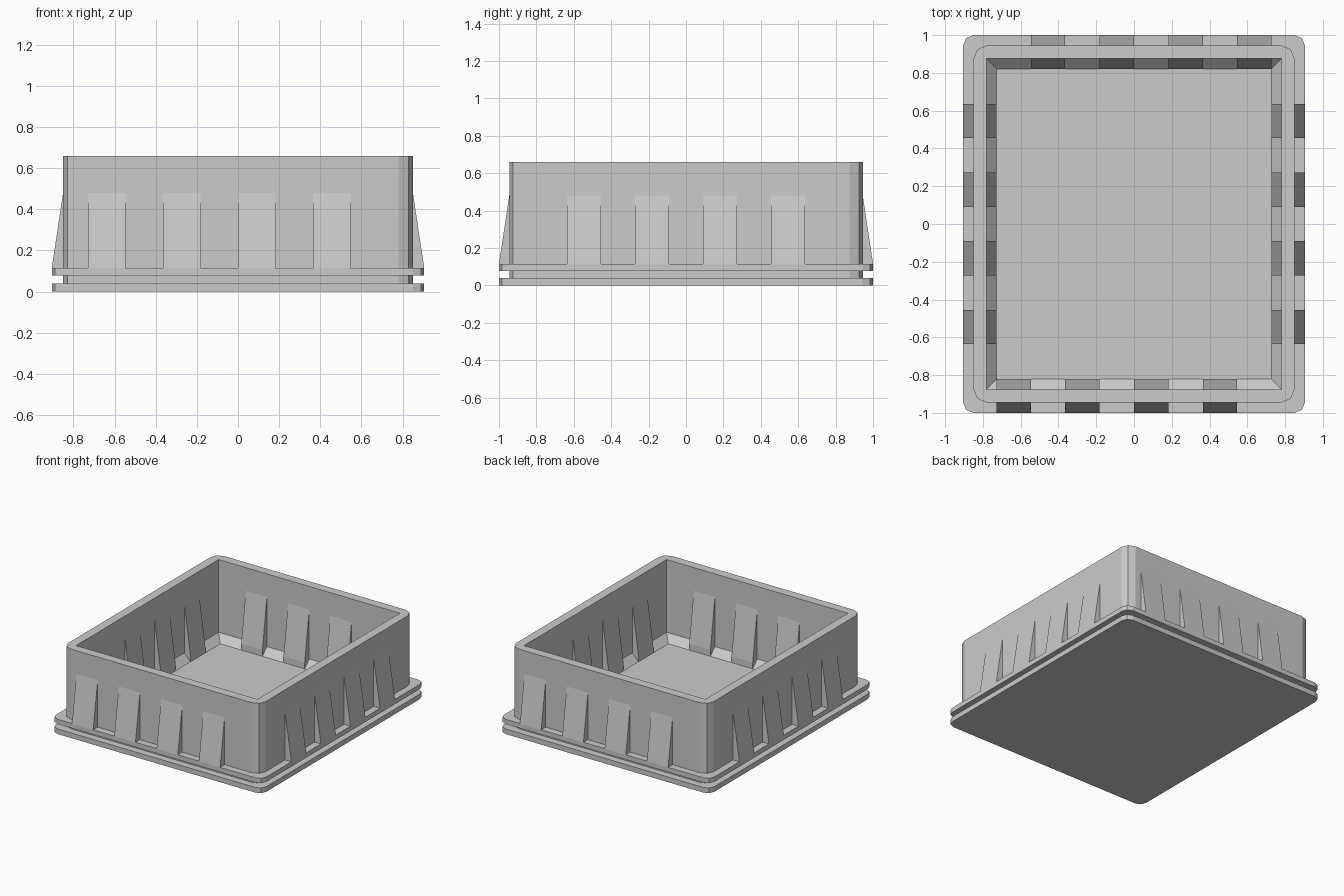
import bpy
import bmesh
from math import sin, cos, pi
from mathutils import Matrix

cube = bpy.data.objects.get("Cube")
if cube:
    bpy.data.objects.remove(cube, do_unlink=True)

grey = bpy.data.materials.new("plain grey")
grey.use_nodes = True
colour = (0.6, 0.6, 0.6, 1)
grey.diffuse_color = colour
grey.node_tree.nodes["Principled BSDF"].inputs["Base Color"].default_value = colour


def add_object(name, bm):
    bmesh.ops.recalc_face_normals(bm, faces=bm.faces)
    mesh = bpy.data.meshes.new(name)
    bm.to_mesh(mesh)
    bm.free()
    mesh.materials.append(grey)
    obj = bpy.data.objects.new(name, mesh)
    bpy.context.collection.objects.link(obj)
    return obj


def rounded_ring(bm, hx, hy, radius, z):
    """Rectangle of vertices with two-segment corners."""
    ring = []
    for i, (sx, sy) in enumerate([(1, 1), (-1, 1), (-1, -1), (1, -1)]):
        for step in range(3):
            a = i * pi / 2 + step * pi / 4
            ring.append(bm.verts.new((sx * (hx - radius) + radius * cos(a),
                                      sy * (hy - radius) + radius * sin(a), z)))
    return ring


# Tray: loft up the outside, over the rim and down to the floor
flange = (0.905, 1.0, 0.055)
wall = (0.85, 0.945, 0.07)
inside = (0.78, 0.875, 0)
floor = (0.727, 0.82, 0)
sections = [(flange, 0), (flange, 0.04), (wall, 0.04), (wall, 0.078),
            (flange, 0.078), (flange, 0.115), (wall, 0.115), (wall, 0.66),
            (inside, 0.66), (inside, 0.095), (floor, 0.04)]
bm = bmesh.new()
rings = [rounded_ring(bm, *shape, z) for shape, z in sections]
for low, high in zip(rings, rings[1:]):
    for i in range(len(low)):
        j = (i + 1) % len(low)
        bm.faces.new((low[i], low[j], high[j], high[i]))
bm.faces.new(rings[0])
bm.faces.new(rings[-1])
bmesh.ops.remove_doubles(bm, verts=bm.verts, dist=0.0001)
add_object("tray_body", bm)


def rib(name, profile, centre, turn):
    """Wedge with a (distance, height) profile, placed on the side at that turn."""
    bm = bmesh.new()
    face = bm.faces.new([bm.verts.new((centre - 0.091, -d, z)) for d, z in profile])
    grown = bmesh.ops.extrude_face_region(bm, geom=[face])["geom"]
    moved = [v for v in grown if isinstance(v, bmesh.types.BMVert)]
    bmesh.ops.translate(bm, verts=moved, vec=(0.182, 0, 0))
    bm.transform(Matrix.Rotation(turn, 4, "Z"))
    add_object(name, bm)


# Tapered ribs inside and outside each wall
end_centres = [-0.637, -0.273, 0.091, 0.455]
side_centres = [-0.545, -0.182, 0.182, 0.545]
sides = [("front", 0, 1, end_centres), ("right", pi / 2, 0, side_centres),
         ("back", pi, 1, end_centres), ("left", -pi / 2, 0, side_centres)]
for side, turn, axis, centres in sides:
    outer = [(wall[axis] - 0.02, 0.115), (flange[axis], 0.115),
             (wall[axis], 0.48), (wall[axis] - 0.02, 0.48)]
    inner = [(inside[axis] + 0.02, 0.04), (floor[axis], 0.04), (floor[axis], 0.09),
             (inside[axis], 0.48), (inside[axis] + 0.02, 0.48)]
    for n, centre in enumerate(centres, 1):
        rib(f"{side}_outer_rib_{n}", outer, centre, turn)
        rib(f"{side}_inner_rib_{n}", inner, centre, turn)
